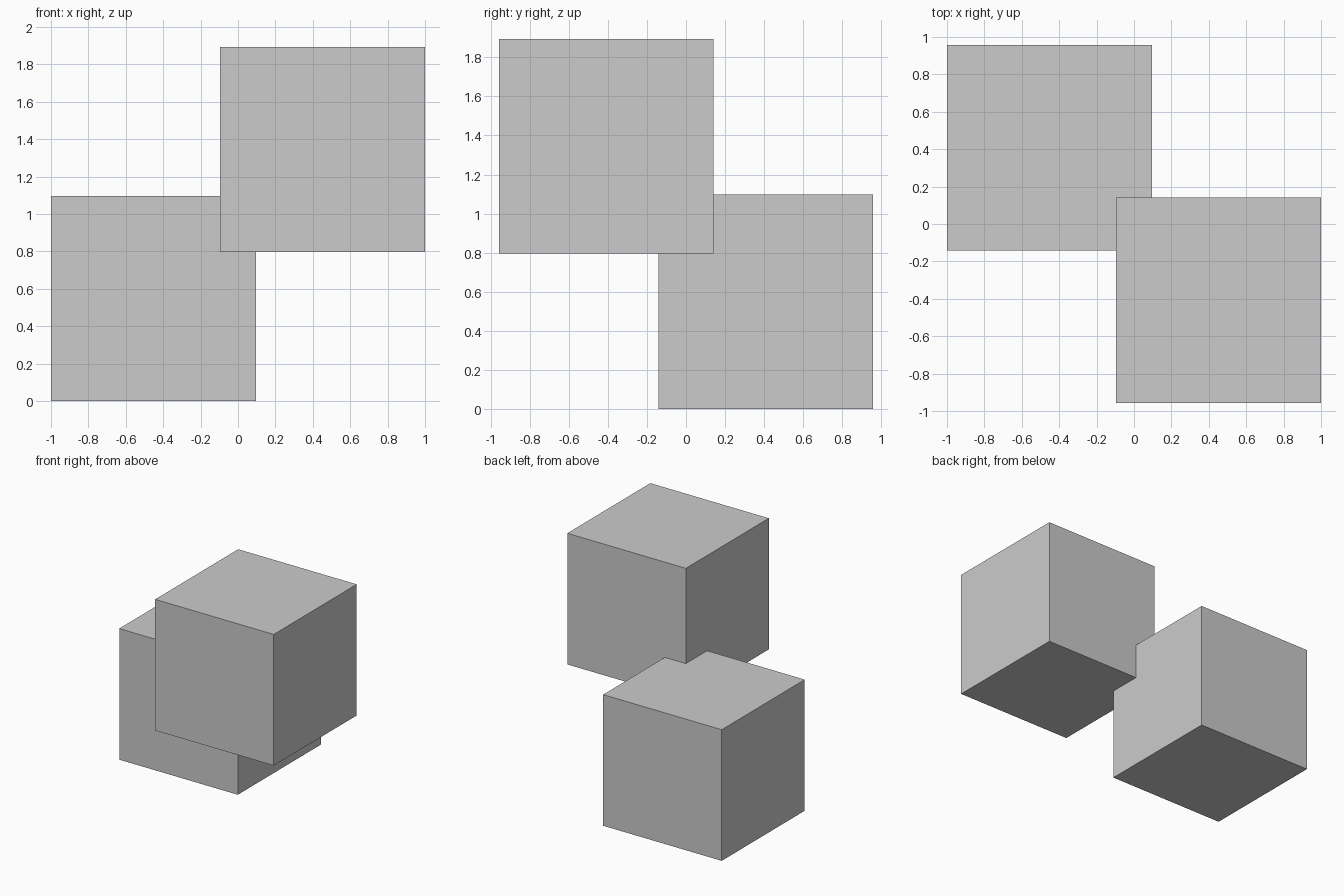
import bpy

if "Cube" in bpy.data.objects:
    bpy.data.objects.remove(bpy.data.objects["Cube"])

SIZE = 1.097


def cube(name, center):
    bpy.ops.mesh.primitive_cube_add(size=SIZE, location=center)
    bpy.context.object.name = name


# Two equal cubes that overlap at one corner
cube("lower_cube", (-0.4515, 0.4075, SIZE / 2))
cube("upper_cube", (0.4515, -0.4075, 0.797 + SIZE / 2))
